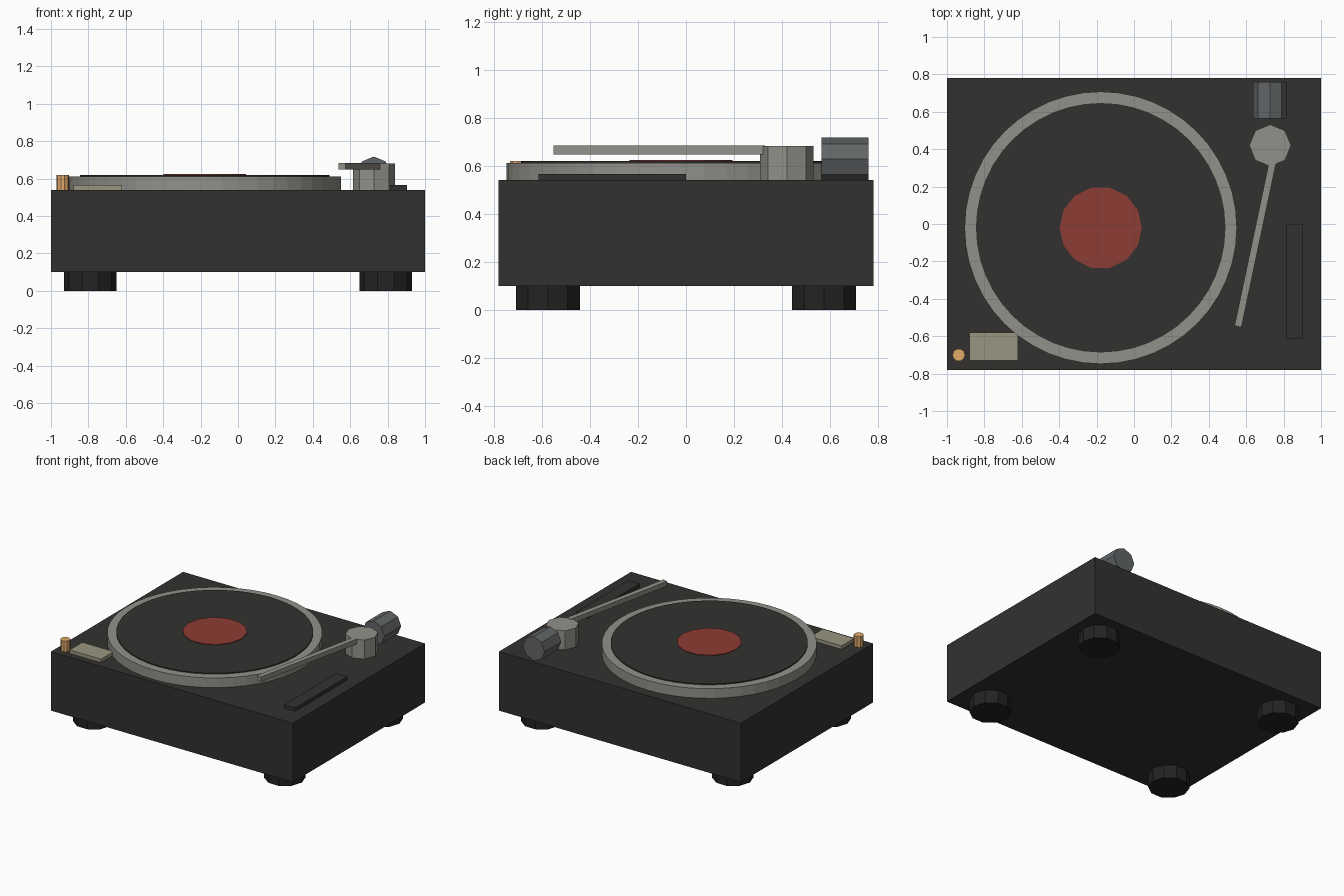
import bpy
from math import pi, atan2, hypot

if "Cube" in bpy.data.objects:
    bpy.data.objects.remove(bpy.data.objects["Cube"])


def material(name, r, g, b):
    m = bpy.data.materials.new(name)
    m.diffuse_color = (r, g, b, 1)
    m.use_nodes = True
    m.node_tree.nodes["Principled BSDF"].inputs["Base Color"].default_value = m.diffuse_color
    return m


black = material("black_finish", 0.032, 0.031, 0.029)
rubber = material("rubber", 0.017, 0.017, 0.017)
silver = material("silver", 0.29, 0.28, 0.25)
steel = material("dark_steel", 0.12, 0.13, 0.135)
red = material("red_label", 0.27, 0.045, 0.035)
beige = material("beige_button", 0.32, 0.3, 0.22)
amber = material("amber", 0.75, 0.4, 0.15)


def finish(name, mat):
    o = bpy.context.object
    o.name = o.data.name = name
    o.data.materials.append(mat)
    return o


def box(name, lo, hi, mat, rot=0):
    centre = [(a + b) / 2 for a, b in zip(lo, hi)]
    bpy.ops.mesh.primitive_cube_add(size=1, location=centre, rotation=(0, 0, rot))
    o = finish(name, mat)
    o.scale = [b - a for a, b in zip(lo, hi)]
    return o


def disc(name, x, y, z0, z1, r, sides, mat):
    # rotated so that a corner lies on the x axis
    bpy.ops.mesh.primitive_cylinder_add(vertices=sides, radius=r, depth=z1 - z0,
                                        location=(x, y, (z0 + z1) / 2),
                                        rotation=(0, 0, pi / 2))
    return finish(name, mat)


# Plinth and feet
box("plinth", (-1, -0.78, 0.1), (1, 0.78, 0.54), black)
for sx, side in ((-1, "left"), (1, "right")):
    for sy, end in ((-1, "front"), (1, "back")):
        disc(f"foot_{end}_{side}", sx * 0.79, sy * 0.575, 0, 0.1, 0.14, 10, rubber)

# Platter, record and label
PX, PY = -0.178, -0.02
disc("platter", PX, PY, 0.54, 0.612, 0.728, 48, silver)
disc("record", PX, PY, 0.612, 0.62, 0.667, 48, black)
disc("record_label", PX, PY, 0.62, 0.625, 0.22, 14, red)

# Tonearm pivot, arm and counterweight
disc("tonearm_base", 0.728, 0.42, 0.54, 0.682, 0.112, 8, silver)
(x0, y0), (x1, y1) = (0.556, -0.548), (0.74, 0.325)
cx, cy, length = (x0 + x1) / 2, (y0 + y1) / 2, hypot(x1 - x0, y1 - y0)
box("tonearm", (cx - 0.019, cy - length / 2, 0.648), (cx + 0.019, cy + length / 2, 0.684),
    silver, -atan2(x1 - x0, y1 - y0))
bpy.ops.mesh.primitive_cylinder_add(vertices=8, radius=0.09, depth=0.197,
                                    location=(0.726, 0.662, 0.628), rotation=(pi / 2, 0, 0))
finish("counterweight", steel)

# Controls
box("pitch_slider", (0.813, -0.615, 0.54), (0.904, 0, 0.566), black)
box("start_button", (-0.88, -0.73, 0.54), (-0.62, -0.58, 0.566), beige)
disc("strobe_knob", -0.937, -0.7, 0.54, 0.62, 0.034, 10, amber)
